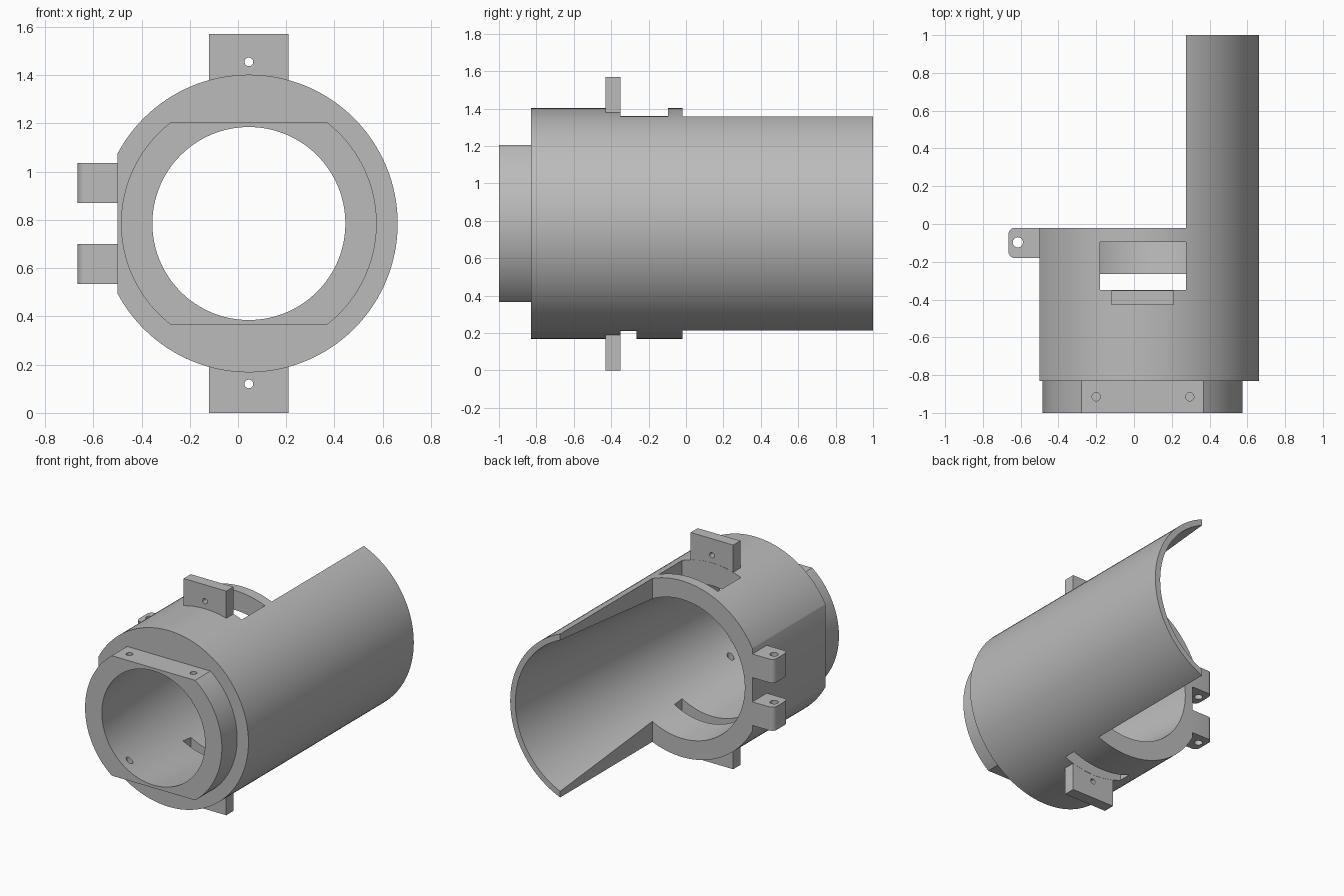
import bpy
from math import radians
from mathutils import Matrix

old = bpy.data.objects.get("Cube")
if old:
    bpy.data.objects.remove(old, do_unlink=True)

CX, CZ = 0.045, 0.785      # axis of the barrel
R = 0.617                  # barrel radius

grey = bpy.data.materials.new("plain grey")
grey.use_nodes = True
GREY = (0.5, 0.5, 0.5, 1)
grey.diffuse_color = GREY
grey.node_tree.nodes["Principled BSDF"].inputs["Base Color"].default_value = GREY


def finish(name):
    ob = bpy.context.object
    ob.name = name
    ob.data.materials.clear()
    ob.data.materials.append(grey)
    return ob


def box(name, x, y, z):
    """Box from (low, high) pairs on each axis."""
    bpy.ops.mesh.primitive_cube_add(size=1)
    ob = finish(name)
    ranges = (x, y, z)
    centre = [(a + b) / 2 for a, b in ranges]
    size = [b - a for a, b in ranges]
    ob.data.transform(Matrix.Translation(centre) @ Matrix.Diagonal((*size, 1)))
    return ob


def tube(name, axis, centre, low, high, r1, r2=None, sides=128):
    """Cylinder or cone along y or z, r1 at the low end and r2 at the high end."""
    bpy.ops.mesh.primitive_cone_add(vertices=sides, radius1=r1,
                                    radius2=r1 if r2 is None else r2, depth=high - low)
    ob = finish(name)
    mid = (low + high) / 2
    if axis == 'y':
        m = Matrix.Translation((centre[0], mid, centre[1])) @ Matrix.Rotation(radians(-90), 4, 'X')
    else:
        m = Matrix.Translation((centre[0], centre[1], mid))
    ob.data.transform(m)
    return ob


def combine(target, other, operation='DIFFERENCE'):
    mod = target.modifiers.new("cut", 'BOOLEAN')
    mod.operation = operation
    mod.solver = 'EXACT'
    mod.object = other
    bpy.context.view_layer.objects.active = target
    bpy.ops.object.modifier_apply(modifier=mod.name)
    bpy.data.objects.remove(other, do_unlink=True)


# Barrel with its long half shell and the flat on the right side
barrel = tube("barrel", 'y', (CX, CZ), -0.83, 1.0, R)
combine(barrel, box("shell_cut", (-2, 0.275), (-0.02, 2), (-1, 3)))
combine(barrel, box("side_flat_cut", (-2, -0.5), (-2, 2), (-1, 3)))

# Front collar with flat top and bottom
collar = tube("collar", 'y', (CX, CZ), -1.0, -0.75, 0.53)
combine(collar, box("collar_flats", (-2, 2), (-2, 2), (CZ - 0.42, CZ + 0.42)), 'INTERSECT')
combine(barrel, collar, 'UNION')

# Mounting plates above and below
for z in ((1.335, 1.57), (0.0, 0.235)):
    combine(barrel, box("plate", (-0.12, 0.21), (-0.43, -0.351), z), 'UNION')

# Tapered bore, widening to the back
SLOPE = 0.0885
combine(barrel, tube("bore", 'y', (CX, CZ), -1.1, 1.1, 0.4 - 0.1 * SLOPE, 0.4 + 2.1 * SLOPE))

# Slots in the top and bottom of the barrel
combine(barrel, box("top_slot", (-0.18, 0.275), (-0.35, -0.095), (CZ, 1.5)))
combine(barrel, box("bottom_slot", (-0.18, 0.275), (-0.35, -0.265), (0.1, CZ)))

# Small holes in the plates and the collar
for z in (1.455, 0.12):
    combine(barrel, tube("plate_hole", 'y', (CX, z), -0.5, -0.3, 0.018, sides=32))
for x in (-0.2, 0.295):
    combine(barrel, tube("collar_hole", 'z', (x, -0.915), 0.42, 1.3, 0.022, sides=32))

# Clamp lugs with rounded outer corners and a vertical hole
lugs = []
for name, z in (("upper_lug", (0.87, 1.035)), ("lower_lug", (0.535, 0.70))):
    lug = box(name, (-0.665, -0.5), (-0.18, -0.02), z)
    weights = lug.data.attributes.new("bevel_weight_edge", 'FLOAT', 'EDGE')
    for e in lug.data.edges:
        a, b = (lug.data.vertices[i].co for i in e.vertices)
        if abs(a.z - b.z) > 0.1 and a.x < -0.6:
            weights.data[e.index].value = 1
    bevel = lug.modifiers.new("round", 'BEVEL')
    bevel.limit_method = 'WEIGHT'
    bevel.width = 0.035
    bevel.segments = 6
    bpy.context.view_layer.objects.active = lug
    bpy.ops.object.modifier_apply(modifier=bevel.name)
    combine(lug, tube("lug_hole", 'z', (-0.615, -0.097), 0.4, 1.2, 0.027, sides=32))
    lugs.append(lug)

# Smooth round walls, keep edges sharp
for ob in [barrel] + lugs:
    bpy.ops.object.select_all(action='DESELECT')
    ob.select_set(True)
    bpy.context.view_layer.objects.active = ob
    bpy.ops.object.shade_smooth_by_angle(angle=radians(30))
